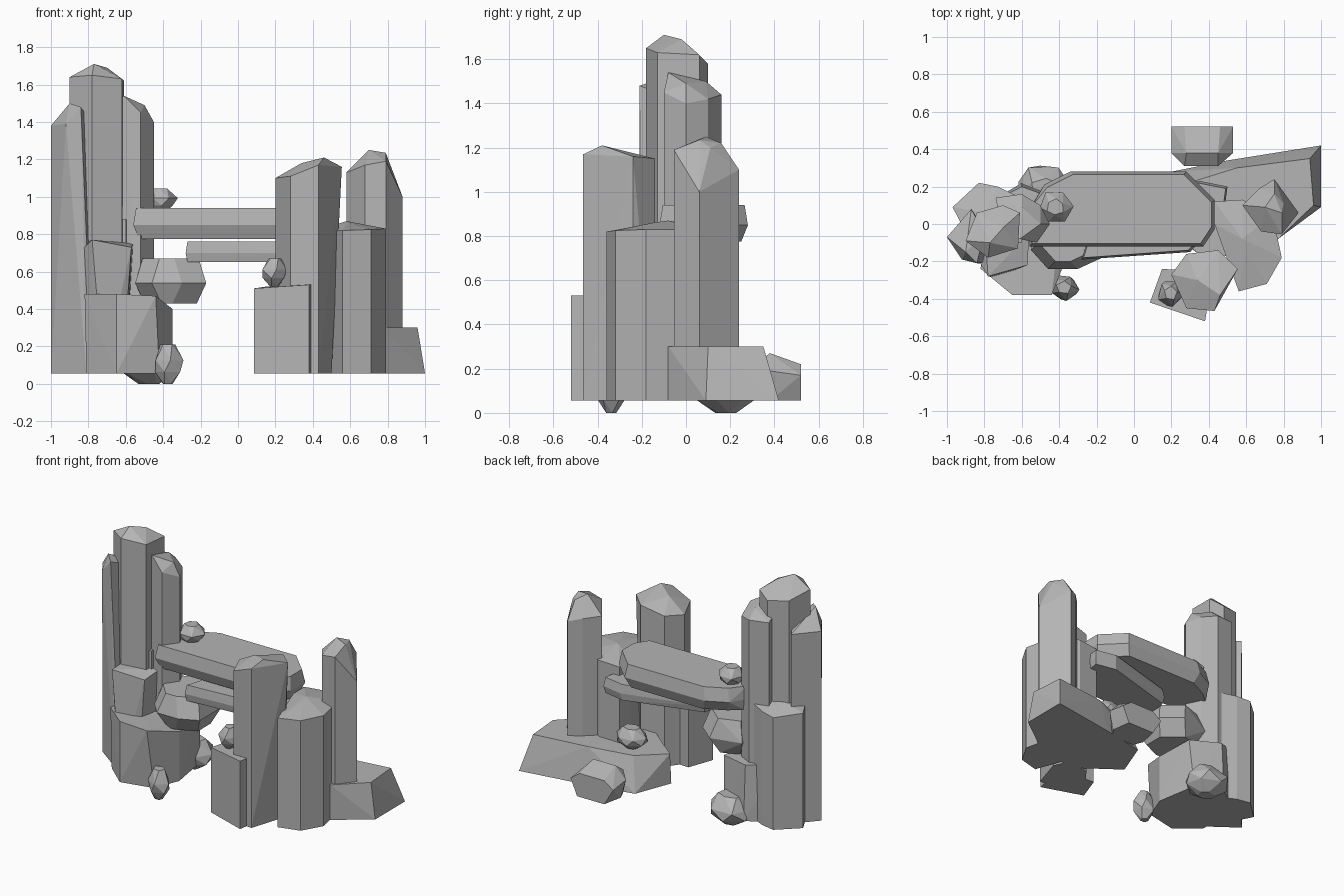
import bpy
import bmesh
import math
import random
from mathutils import Vector

random.seed(7)

default_cube = bpy.data.objects.get("Cube")
if default_cube:
    bpy.data.objects.remove(default_cube, do_unlink=True)

# One plain stone colour
stone = bpy.data.materials.new("grey_stone")
stone.use_nodes = True
stone.diffuse_color = (.46, .46, .46, 1)
stone.node_tree.nodes["Principled BSDF"].inputs["Base Color"].default_value = stone.diffuse_color


def hull(name, points):
    """Flat-shaded convex stone around a set of points."""
    bm = bmesh.new()
    for point in points:
        bm.verts.new(point)
    result = bmesh.ops.convex_hull(bm, input=bm.verts)
    loose = set(result["geom_interior"]) | set(result["geom_unused"])
    bmesh.ops.delete(bm, geom=[v for v in loose if isinstance(v, bmesh.types.BMVert)], context="VERTS")
    bmesh.ops.dissolve_limit(bm, angle_limit=math.radians(1), verts=bm.verts, edges=bm.edges)
    bmesh.ops.recalc_face_normals(bm, faces=bm.faces)
    mesh = bpy.data.meshes.new(name)
    bm.to_mesh(mesh)
    bm.free()
    mesh.materials.append(stone)
    stone_object = bpy.data.objects.new(name, mesh)
    bpy.context.collection.objects.link(stone_object)
    return stone_object


def pillar(name, outline, eaves, peaks=(), base=.055, foot=None):
    """Upright column: an outline, an eave height per corner, and peak points."""
    points = [(x, y, base) for x, y in (foot or outline)]
    points += [(x, y, z) for (x, y), z in zip(outline, eaves)]
    hull(name, points + list(peaks))


def slab(name, outline, low, high, low_inset, high_inset):
    """Lying block: widest at mid height, with bevelled top and bottom rims."""
    centre = sum((Vector(p) for p in outline), Vector((0, 0))) / len(outline)
    points = []
    for x, y in outline:
        points.append((x, y, low + (high - low) * .45))
        for z, inset in ((low, low_inset), (high, high_inset)):
            points.append((x - math.copysign(inset, x - centre.x),
                           y - math.copysign(inset, y - centre.y), z))
    hull(name, points)


def boulder(name, centre, size, sides=6, turn=.3):
    """Small faceted rock built from stacked uneven rings."""
    points = []
    for height, radius in ((-1, .35), (-.4, .92), (.2, 1), (1, .5)):
        for i in range(sides):
            angle = turn + math.tau * i / sides
            r = radius * random.uniform(.9, 1.1)
            offset = (r * math.cos(angle), r * math.sin(angle), height)
            points.append([c + o * s / 2 for c, o, s in zip(centre, offset, size)])
        turn += .4
    hull(name, points)


# Tall pillar cluster
pillar("tallest_pillar",
       [(-.9, -.09), (-.78, -.18), (-.62, -.13), (-.61, .06), (-.7, .1), (-.84, .06)],
       [1.64, 1.65, 1.63, 1.62, 1.58, 1.6],
       [(-.77, -.1, 1.71), (-.7, -.02, 1.69)])
pillar("leaning_pillar",
       [(-1, -.07), (-.92, -.19), (-.84, -.21), (-.8, -.05), (-.87, .08)],
       [1.38, 1.39, 1.48, 1.42, 1.38], [(-.9, -.15, 1.5)],
       foot=[(-1, -.07), (-.81, -.21), (-.78, -.2), (-.78, -.05), (-.87, .08)])
pillar("inner_pillar",
       [(-.45, 0), (-.5, .1), (-.6, .16), (-.74, .14), (-.7, -.05), (-.52, -.1)],
       [1.4, 1.42, 1.44, 1.45, 1.5, 1.45],
       [(-.61, -.08, 1.54), (-.5, 0, 1.49), (-.6, .09, 1.5)])
pillar("back_column",
       [(-.97, .09), (-.83, .22), (-.73, .2), (-.56, .12), (-.6, -.1), (-.87, -.1)],
       [.86, .84, .85, .87, .88, .88], [(-.8, .06, .89)])
pillar("front_column",
       [(-.84, -.18), (-.78, -.28), (-.57, -.22), (-.56, -.05), (-.8, 0)],
       [.71, .77, .73, .75, .77],
       foot=[(-.8, -.18), (-.72, -.28), (-.62, -.22), (-.6, -.05), (-.78, 0)])
pillar("left_base_block",
       [(-.82, -.24), (-.65, -.38), (-.44, -.38), (-.35, -.15), (-.38, .12), (-.6, .2), (-.8, .1)],
       [.48, .48, .47, .4, .42, .44, .46],
       foot=[(-.81, -.24), (-.65, -.38), (-.42, -.33), (-.35, -.15), (-.4, .15), (-.6, .22), (-.8, .1)])

# Stones spanning the arch
slab("bridge_slab",
     [(-.56, -.12), (.37, -.12), (.43, -.03), (.43, .13), (.28, .28), (-.34, .28), (-.48, .21), (-.56, .08)],
     .775, .94, .03, .015)
slab("lower_bridge_slab",
     [(-.28, -.19), (.3, -.15), (.48, .05), (.5, .2), (.35, .23), (-.2, .08)],
     .65, .76, .01, .01)
slab("arch_shoulder_rock",
     [(-.55, -.14), (-.46, -.24), (-.3, -.24), (-.17, -.18), (-.17, .06), (-.3, .17), (-.52, .12)],
     .43, .67, .05, .04)

# Short pillar cluster
pillar("right_front_pillar",
       [(.2, -.27), (.28, -.45), (.43, -.465), (.555, -.24), (.45, -.14), (.28, -.16)],
       [1.1, 1.11, 1.17, 1.16, 1.15, 1.11],
       [(.46, -.38, 1.21), (.34, -.3, 1.18)],
       foot=[(.2, -.27), (.28, -.45), (.43, -.465), (.5, -.24), (.45, -.14), (.28, -.16)])
pillar("low_front_block",
       [(.085, -.42), (.38, -.52), (.4, -.4), (.3, -.25), (.15, -.24)],
       [.51, .53, .53, .53, .52])
pillar("right_middle_pillar",
       [(.56, -.36), (.71, -.32), (.79, -.18), (.74, .05), (.58, .13), (.43, .12), (.43, 0)],
       [.82, .825, .83, .83, .83, .82, .82], [(.58, -.08, .87), (.6, -.15, .86)])
pillar("right_back_pillar",
       [(.58, .1), (.68, -.04), (.79, -.055), (.88, .06), (.75, .24), (.67, .19)],
       [1.13, 1.17, 1.19, 1, 1.1, 1.12],
       [(.7, .09, 1.25), (.79, .06, 1.235), (.8, .11, 1.2), (.75, .16, 1.22)])
pillar("right_base_block",
       [(.96, .1), (.94, .35), (.55, .3), (.26, .21), (.11, .02), (.4, -.2), (.77, -.08)],
       [.3, .3, .3, .28, .26, .28, .3],
       foot=[(1, .09), (1, .42), (.5, .34), (.2, .28), (.1, .02), (.4, -.2), (.77, -.08)])

# Loose rocks
pillar("back_rock",
       [(.2, .52), (.53, .52), (.53, .38), (.45, .31), (.27, .31), (.2, .38)],
       [.17, .17, .19, .22, .22, .19], [(.28, .38, .27), (.45, .38, .27), (.27, .52, .22), (.46, .52, .22)],
       foot=[(.27, .52), (.48, .52), (.5, .38), (.45, .31), (.27, .31), (.24, .38)])
boulder("bridge_top_rock", (-.42, .09, .98), (.18, .18, .13))
boulder("low_block_rock", (.195, -.37, .595), (.14, .15, .15), 5)
boulder("front_ground_rock", (-.375, -.34, .105), (.16, .14, .21), 5)
boulder("back_ground_rock", (-.475, .18, .1), (.32, .28, .2))
boulder("base_block_rock", (.33, .13, .36), (.23, .18, .14))
